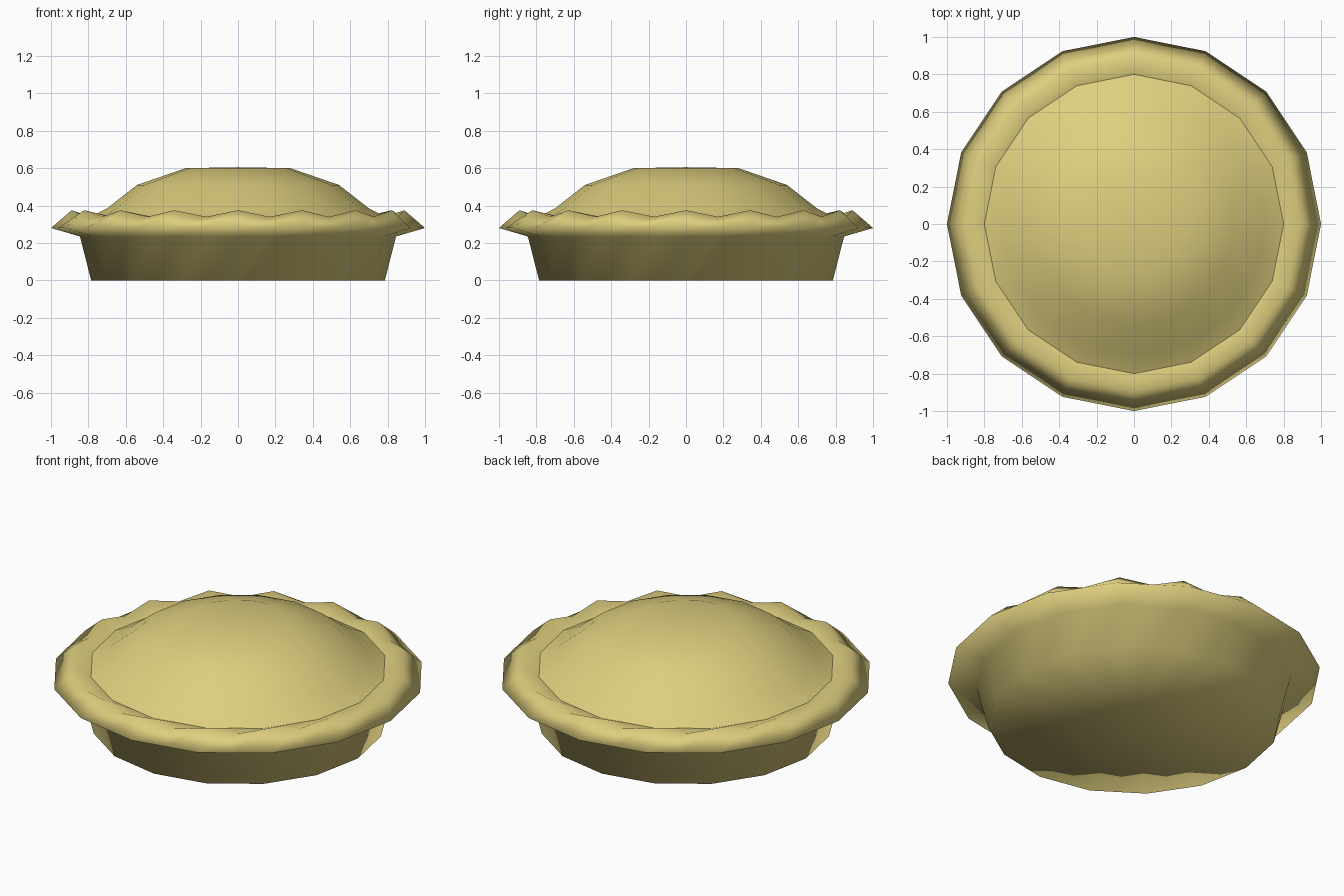
import bpy, math

cube = bpy.data.objects.get("Cube")
if cube:
    bpy.data.objects.remove(cube, do_unlink=True)

SIDES = 16
STEPS = SIDES * 2

pastry = bpy.data.materials.new("golden_pastry")
pastry.use_nodes = True
colour = (0.73, 0.62, 0.21, 1)
pastry.diffuse_color = colour
bsdf = pastry.node_tree.nodes["Principled BSDF"]
bsdf.inputs["Base Color"].default_value = colour
bsdf.inputs["Roughness"].default_value = 0.8


def lathe(name, rings, start=None, end=None):
    """Sixteen-sided lathe; each ring is (radius, height, dip between corners).
    start / end are heights of closing centre points."""
    verts, faces = [], []
    for radius, height, dip in rings:
        for i in range(STEPS):
            a = math.tau * i / STEPS
            # odd points lie on the straight side between two corners
            r = radius * (math.cos(math.pi / SIDES) if i % 2 else 1)
            verts.append((r * math.cos(a), r * math.sin(a), height - dip * (i % 2)))
    for k in range(len(rings) - 1):
        for i in range(STEPS):
            j = (i + 1) % STEPS
            low, high = k * STEPS, (k + 1) * STEPS
            faces.append((low + i, low + j, high + j, high + i))
    if start is not None:
        verts.append((0, 0, start))
        faces += [(len(verts) - 1, (i + 1) % STEPS, i) for i in range(STEPS)]
    if end is not None:
        verts.append((0, 0, end))
        last = (len(rings) - 1) * STEPS
        faces += [(last + i, last + (i + 1) % STEPS, len(verts) - 1) for i in range(STEPS)]
    mesh = bpy.data.meshes.new(name)
    mesh.from_pydata(verts, [], faces)
    mesh.materials.append(pastry)
    mesh.shade_smooth()
    obj = bpy.data.objects.new(name, mesh)
    bpy.context.collection.objects.link(obj)
    return obj


# Flared base with the overhanging, crimped rim
lathe("crust_base_and_rim", [
    (0.785, 0.0, 0),
    (0.845, 0.235, 0),
    (1.0, 0.28, 0),
    (0.89, 0.375, 0.035),
    (0.80, 0.335, 0),
], start=0.0)

# Domed lid with a flattened top
lathe("domed_lid", [
    (0.80, 0.335, 0),
    (0.70, 0.385, 0),
    (0.54, 0.51, 0),
    (0.28, 0.60, 0),
], end=0.605)
